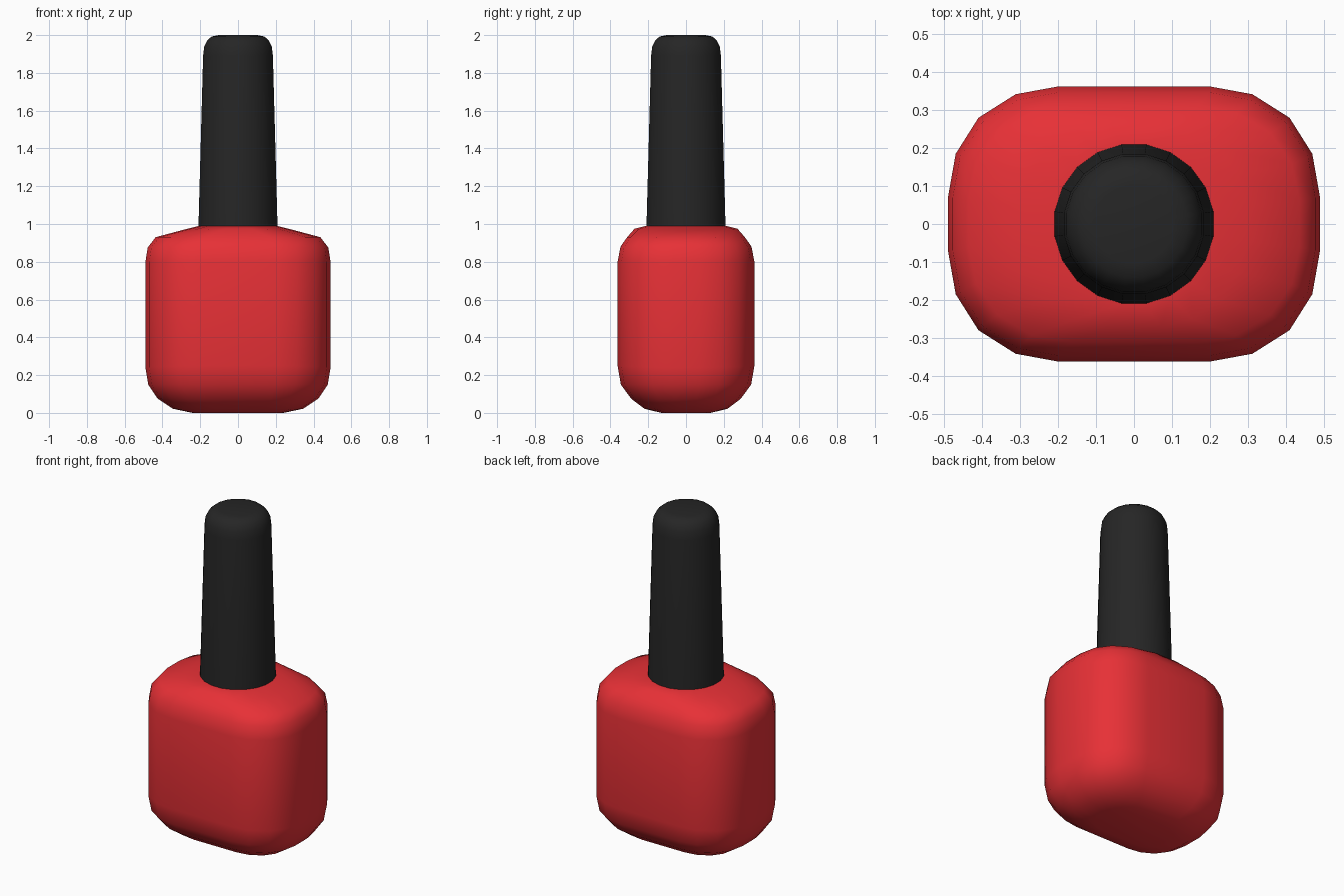
import bpy, math

if "Cube" in bpy.data.objects:
    bpy.data.objects.remove(bpy.data.objects["Cube"])


def material(name, rgb):
    m = bpy.data.materials.new(name)
    m.diffuse_color = (*rgb, 1)
    m.use_nodes = True
    m.node_tree.nodes["Principled BSDF"].inputs["Base Color"].default_value = m.diffuse_color
    return m


def loft(name, rings, mat, angle):
    # Skin a stack of equal-length rings and cap both ends
    n = len(rings[0])
    verts = [p for r in rings for p in r]
    faces = [(k * n + i, k * n + (i + 1) % n, (k + 1) * n + (i + 1) % n, (k + 1) * n + i)
             for k in range(len(rings) - 1) for i in range(n)]
    faces.append(tuple(reversed(range(n))))
    faces.append(tuple(range(len(verts) - n, len(verts))))
    me = bpy.data.meshes.new(name)
    me.from_pydata(verts, [], faces)
    me.materials.append(mat)
    ob = bpy.data.objects.new(name, me)
    bpy.context.collection.objects.link(ob)
    bpy.ops.object.select_all(action='DESELECT')
    ob.select_set(True)
    bpy.context.view_layer.objects.active = ob
    bpy.ops.object.shade_smooth_by_angle(angle=math.radians(angle))
    return ob


# Rounded-rectangle section of the bottle, in units of its half width and depth
HX, HY = 0.49, 0.362
quarter = [(0.49, 0.072), (0.47, 0.185), (0.41, 0.28), (0.312, 0.342), (0.203, 0.362)]
quarter = [(x / HX, y / HY) for x, y in quarter]
half = quarter + [(-x, y) for x, y in reversed(quarter)]
section = half + [(-x, -y) for x, y in half]
N = len(section)
angles = [math.radians(9 + 360 / N * i) for i in range(N)]


def bottle_ring(hx, hy, zx, zy, c):
    # c blends from rounded rectangle to ellipse; zx and zy are side and front heights
    pts = []
    for (sx, sy), a in zip(section, angles):
        x = hx * ((1 - c) * sx + c * math.cos(a))
        y = hy * ((1 - c) * sy + c * math.sin(a))
        t = math.cos(a) ** 2
        pts.append((x, y, zx * t + zy * (1 - t)))
    return pts


# Bottle: half width, half depth, side height, front height, roundness
bottle = [
    (0.24, 0.13, 0.0, 0.0, 0),
    (0.345, 0.22, 0.022, 0.022, 0),
    (0.425, 0.29, 0.075, 0.075, 0),
    (0.475, 0.345, 0.15, 0.15, 0),
    (HX, HY, 0.24, 0.25, 0),
    (HX, HY, 0.80, 0.80, 0),
    (0.478, 0.347, 0.875, 0.88, 0),
    (0.437, 0.312, 0.93, 0.93, 0.1),
    (0.30, 0.275, 0.967, 0.975, 0.7),
    (0.21, 0.215, 0.99, 0.99, 1),
]
loft("bottle", [bottle_ring(*r) for r in bottle], material("red", (0.8, 0.03, 0.037)), 50)

# Tapered cap with a rounded top
cap = [(0.212, 0.985), (0.187, 1.89), (0.181, 1.94), (0.165, 1.972), (0.142, 1.992), (0.105, 2.0)]
loft("cap", [[(r * math.cos(a), r * math.sin(a), z) for a in angles] for r, z in cap],
     material("black", (0.019, 0.019, 0.019)), 50)
